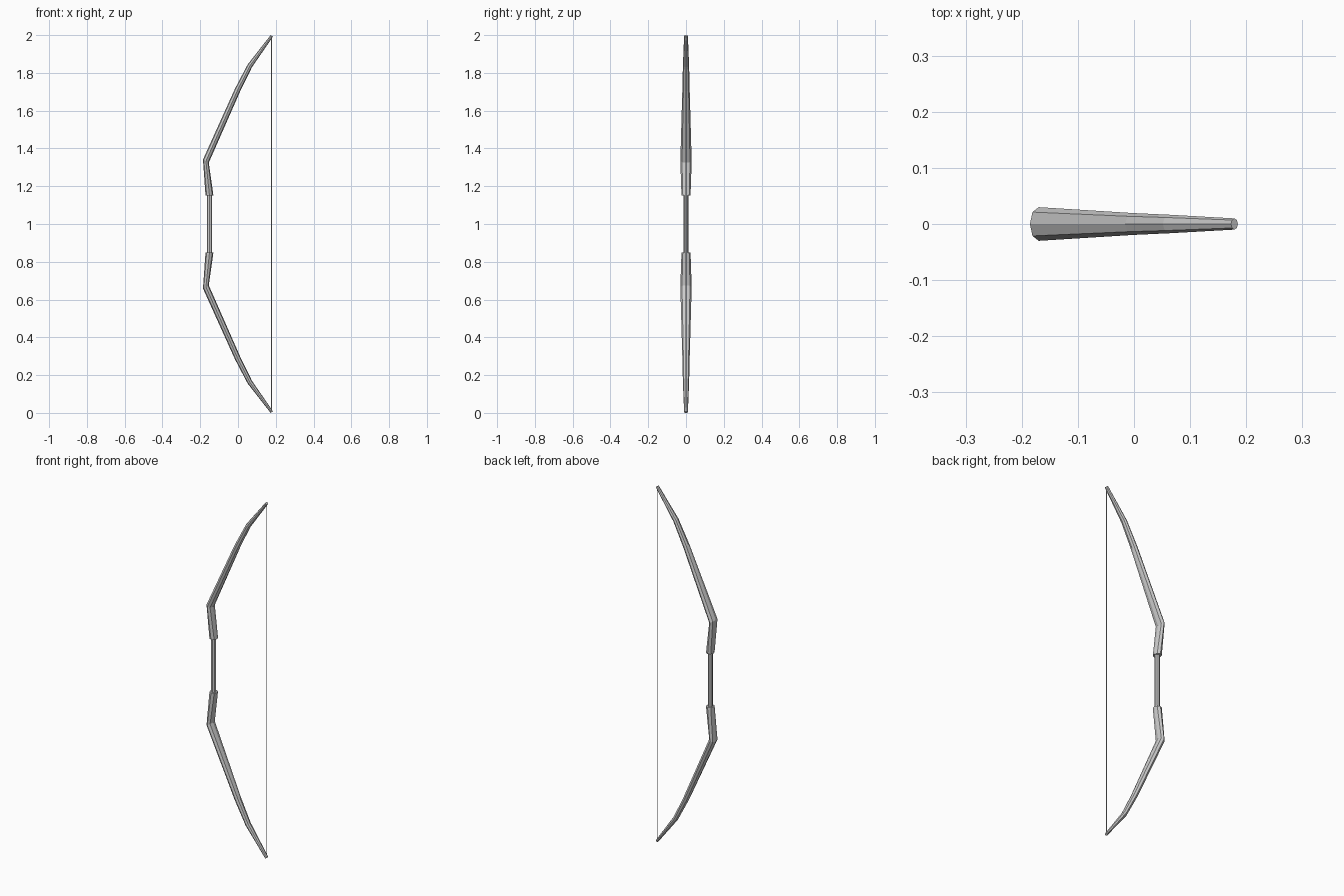
import bpy, bmesh, math

if "Cube" in bpy.data.objects:
    bpy.data.objects.remove(bpy.data.objects["Cube"])

SIDES = 8
MID_Z = 1.0


def make_object(name, bm):
    bmesh.ops.recalc_face_normals(bm, faces=bm.faces[:])
    mesh = bpy.data.meshes.new(name)
    bm.to_mesh(mesh)
    bm.free()
    obj = bpy.data.objects.new(name, mesh)
    obj.location.z = MID_Z
    bpy.context.collection.objects.link(obj)
    return obj


def loft(name, rings, sides=SIDES):
    """Each ring: centre x, height z, section tilt (deg), thickness radius, width radius."""
    bm = bmesh.new()
    loops = []
    for x, z, tilt, thick, width in rings:
        t = math.radians(tilt)
        loop = []
        for i in range(sides):
            a = 2 * math.pi * i / sides
            u = thick * math.cos(a)
            loop.append(bm.verts.new((x + u * math.cos(t), width * math.sin(a),
                                      z - MID_Z - u * math.sin(t))))
        loops.append(loop)
    for low, high in zip(loops, loops[1:]):
        for i in range(sides):
            j = (i + 1) % sides
            bm.faces.new((low[i], low[j], high[j], high[i]))
    bm.faces.new(loops[0])
    bm.faces.new(loops[-1])
    return make_object(name, bm)


# Upper limb: sleeve over the grip, elbow, then a tapering curve to the tip
limbs = loft("limbs", [
    (-0.151, 1.15, 0, 0.021, 0.024),
    (-0.170, 1.333, 28, 0.0175, 0.030),
    (-0.002, 1.710, 27, 0.0155, 0.0195),
    (0.063, 1.838, 30, 0.0135, 0.0165),
    (0.179, 1.996, 35, 0.0075, 0.010),
])

# Lower limb mirrored about mid height
mirror = limbs.modifiers.new("lower_limb", "MIRROR")
mirror.use_axis = (False, False, True)
mirror.use_clip = False
mirror.use_mirror_merge = False

# Straight handle between the sleeves
loft("grip", [(-0.151, 0.83, 0, 0.0135, 0.0125),
              (-0.151, 1.17, 0, 0.0135, 0.0125)])

# Bowstring from tip to tip
loft("string", [(0.178, 0.006, 0, 0.002, 0.002),
                (0.178, 1.994, 0, 0.002, 0.002)], sides=6)
